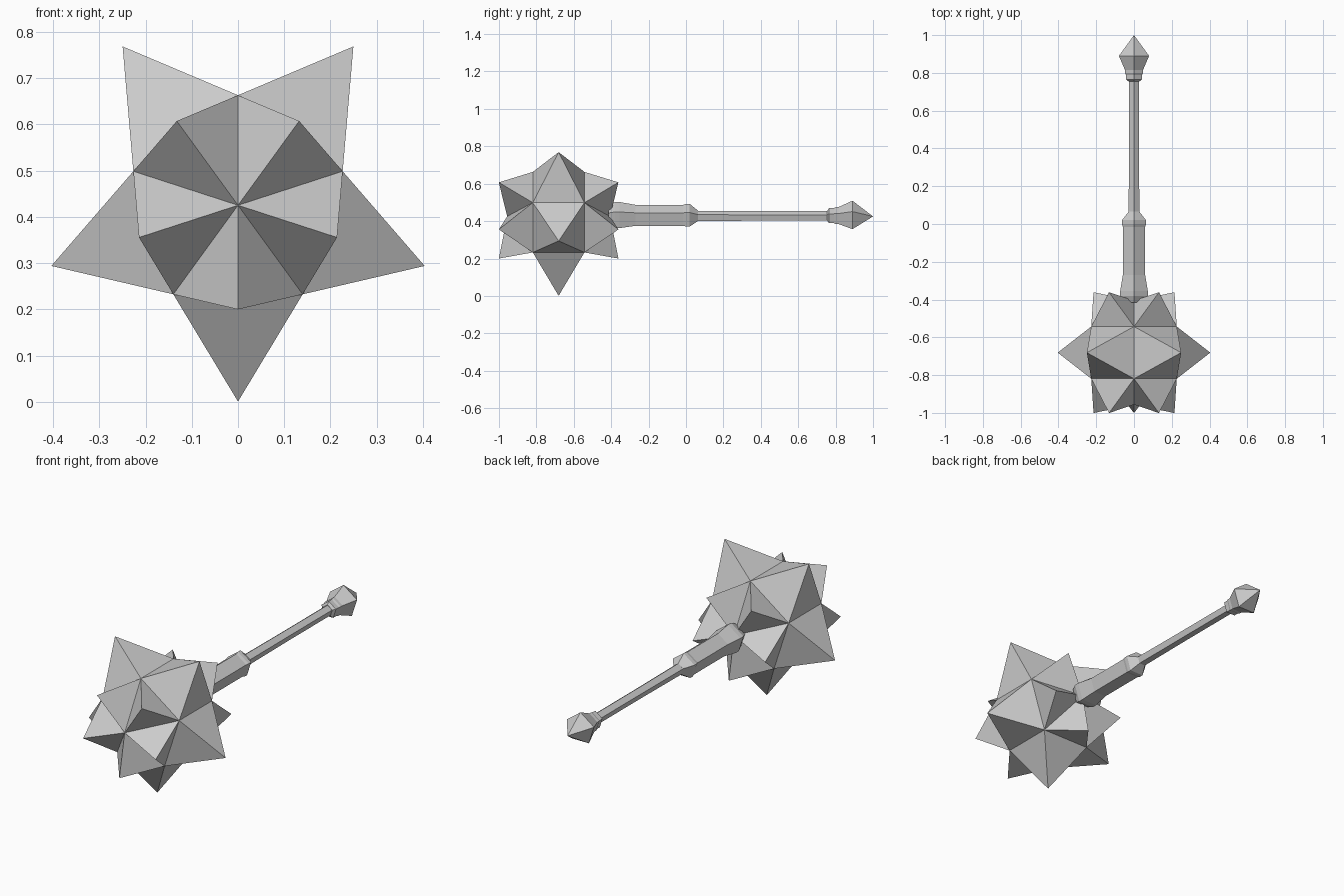
import bpy, bmesh, math

if "Cube" in bpy.data.objects:
    bpy.data.objects.remove(bpy.data.objects["Cube"])

AXIS_Z = 0.425
SIDES = 5


def lathe(profile):
    """Five-sided solid around the Y axis from (y, radius) points."""
    bm = bmesh.new()
    rings = []
    for y, r in profile:
        n = SIDES if r > 0 else 1
        rings.append([bm.verts.new((r * math.cos(math.pi / 2 + 2 * math.pi * k / SIDES), y,
                                    AXIS_Z + r * math.sin(math.pi / 2 + 2 * math.pi * k / SIDES)))
                      for k in range(n)])
    for a, b in zip(rings, rings[1:]):
        for k in range(SIDES):
            j = (k + 1) % SIDES
            quad = [a[k % len(a)], a[j % len(a)], b[j % len(b)], b[k % len(b)]]
            bm.faces.new(list(dict.fromkeys(quad)))
    for ring in (rings[0], rings[-1]):
        if len(ring) > 1:
            bm.faces.new(ring)
    bmesh.ops.recalc_face_normals(bm, faces=bm.faces)
    return bm


def finish(bm, name):
    mesh = bpy.data.meshes.new(name)
    bm.to_mesh(mesh)
    bm.free()
    bpy.context.collection.objects.link(bpy.data.objects.new(name, mesh))


# Spiked head: coarse ball with every face pulled out to a point
head = lathe([(-0.956, 0), (-0.819, 0.238), (-0.543, 0.238), (-0.406, 0)])
tris = [f for f in head.faces if len(f.verts) == 3]
quads = [f for f in head.faces if len(f.verts) == 4]
bmesh.ops.poke(head, faces=tris, offset=0.167, center_mode='MEAN')
bmesh.ops.poke(head, faces=quads, offset=0.232, center_mode='MEAN')
finish(head, "spiked_head")

# Thick socket with flared end and collar
finish(lathe([(-0.415, 0.06), (-0.38, 0.077), (-0.355, 0.077), (-0.27, 0.062), (-0.015, 0.062),
              (0.0, 0.067), (0.02, 0.067), (0.065, 0.03)]), "socket")

# Thin shaft
finish(lathe([(0.05, 0.03), (0.40, 0.028), (0.77, 0.028)]), "shaft")

# Pommel with small neck ring
finish(lathe([(0.755, 0.03), (0.765, 0.045), (0.79, 0.045), (0.80, 0.05), (0.815, 0.05),
              (0.89, 0.084), (1.0, 0)]), "pommel")
